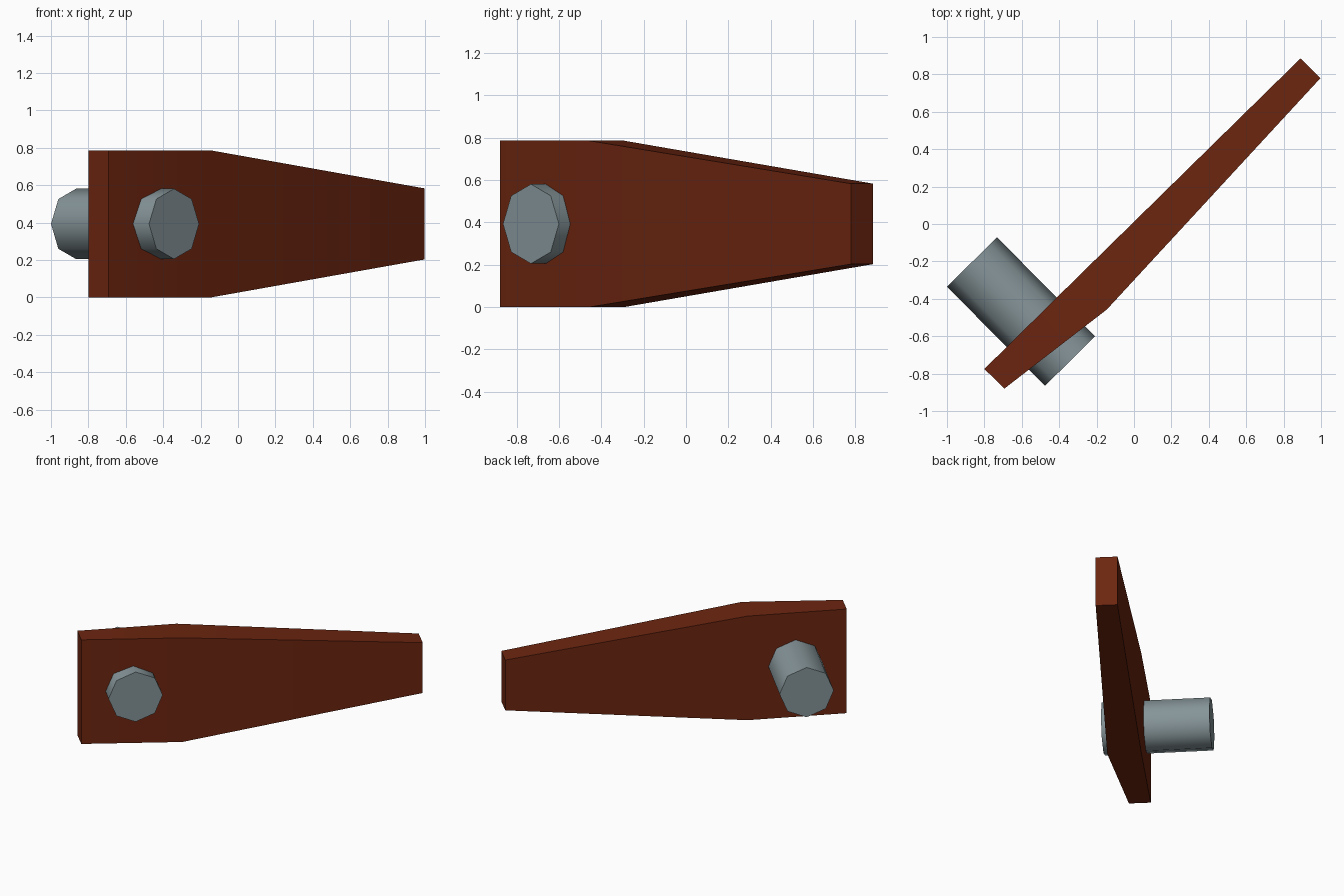
import bpy, bmesh, math
from mathutils import Vector

if "Cube" in bpy.data.objects:
    bpy.data.objects.remove(bpy.data.objects["Cube"])


def material(name, rgb):
    m = bpy.data.materials.new(name)
    m.diffuse_color = (*rgb, 1.0)
    m.use_nodes = True
    m.node_tree.nodes["Principled BSDF"].inputs["Base Color"].default_value = m.diffuse_color
    return m


def add_object(name, bm, mat, angle):
    bmesh.ops.recalc_face_normals(bm, faces=bm.faces)
    me = bpy.data.meshes.new(name)
    bm.to_mesh(me)
    bm.free()
    me.materials.append(mat)
    ob = bpy.data.objects.new(name, me)
    bpy.context.collection.objects.link(ob)
    bpy.ops.object.select_all(action='DESELECT')
    ob.select_set(True)
    bpy.context.view_layer.objects.active = ob
    bpy.ops.object.shade_smooth_by_angle(angle=math.radians(angle))
    return ob


rust = material("rust_brown", (0.150, 0.0185, 0.005))
steel = material("steel_grey", (0.235, 0.295, 0.315))

MID_Z = 0.393

# Tapered arm: three stations of (back point, front point, half height)
stations = [
    ((-0.80, -0.775), (-0.693, -0.88), 0.393),
    ((-0.31, -0.292), (-0.145, -0.457), 0.393),
    ((0.89, 0.885), (0.997, 0.78), 0.19),
]
bm = bmesh.new()
rings = []
for back, front, h in stations:
    rings.append([bm.verts.new((*p, MID_Z + s * h))
                  for p, s in ((back, -1), (front, -1), (front, 1), (back, 1))])
for a, b in zip(rings, rings[1:]):
    for i in range(4):
        j = (i + 1) % 4
        bm.faces.new((a[i], a[j], b[j], b[i]))
bm.faces.new(rings[0])
bm.faces.new(rings[-1])
add_object("tapered_arm", bm, rust, 30)

# Eight-sided pivot pin running through the wide end of the arm
start = Vector((-0.866, -0.203, MID_Z))
end = Vector((-0.342, -0.733, MID_Z))
axis = (end - start).normalized()
side = axis.cross(Vector((0, 0, 1)))
R = 0.188
bm = bmesh.new()
caps = []
for c in (start, end):
    caps.append([bm.verts.new(c + side * (R * math.cos(k * math.pi / 4))
                              + Vector((0, 0, R * math.sin(k * math.pi / 4))))
                 for k in range(8)])
for i in range(8):
    j = (i + 1) % 8
    bm.faces.new((caps[0][i], caps[0][j], caps[1][j], caps[1][i]))
for ring in caps:
    bm.faces.new(ring)
add_object("pivot_pin", bm, steel, 50)
